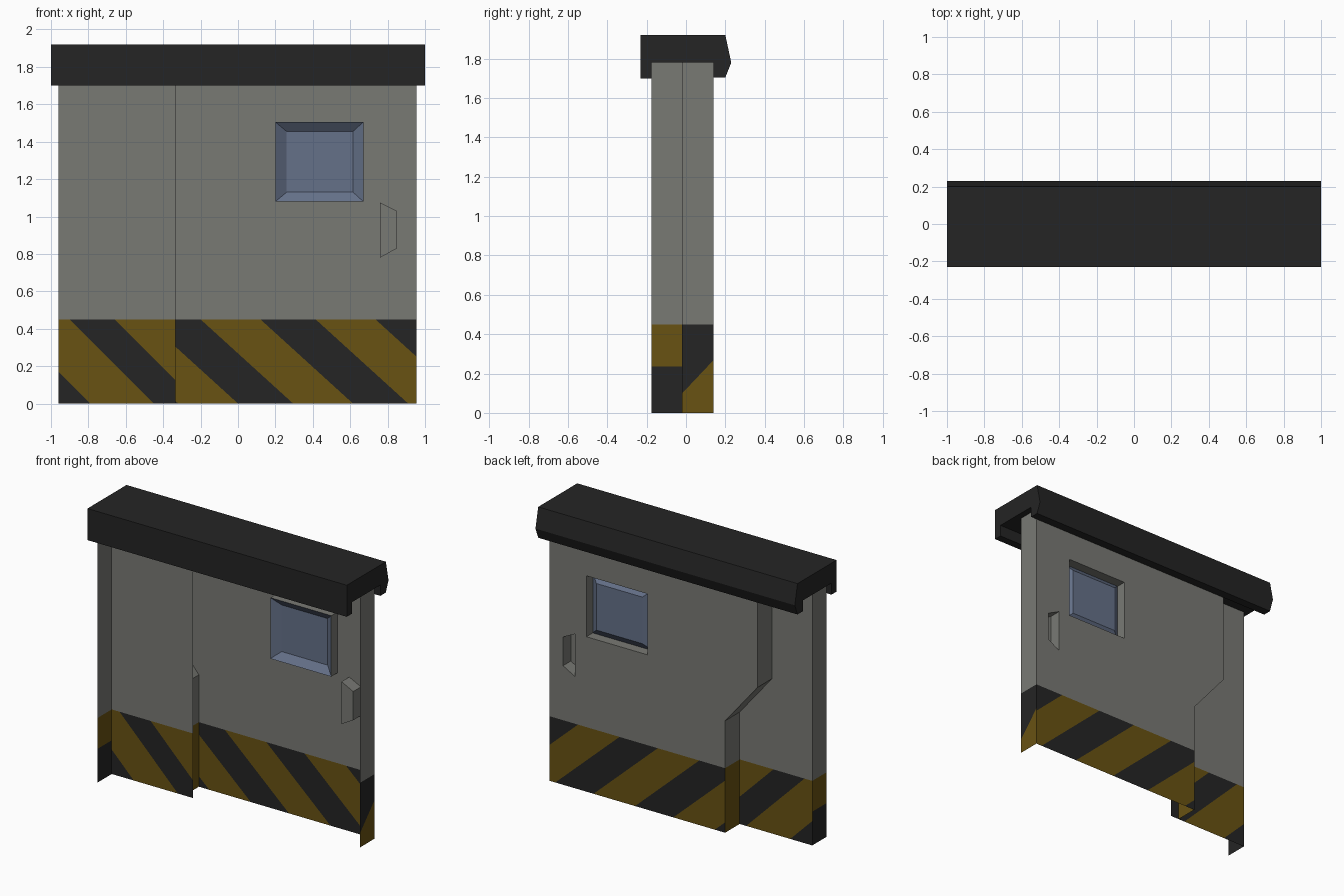
import bpy, bmesh
from mathutils import Vector

if "Cube" in bpy.data.objects:
    bpy.data.objects.remove(bpy.data.objects["Cube"])


def material(name, rgb):
    m = bpy.data.materials.new(name)
    m.diffuse_color = (*rgb, 1.0)
    m.use_nodes = True
    m.node_tree.nodes["Principled BSDF"].inputs["Base Color"].default_value = m.diffuse_color
    return m


GREY = material("wall grey", (0.19, 0.192, 0.175))
YELLOW = material("hazard yellow", (0.14, 0.085, 0.006))
BLACK = material("hazard black", (0.018, 0.018, 0.018))
BLUE = material("window blue", (0.13, 0.165, 0.25))

BACK, MID, FRONT = 0.14, -0.02, -0.175   # depths of the two leaves and the left flange
TOP, BAND = 1.78, 0.45                   # leaf height and hazard band height


def finish(name, bm, mats):
    mesh = bpy.data.meshes.new(name)
    bm.to_mesh(mesh)
    bm.free()
    for m in mats:
        mesh.materials.append(m)
    ob = bpy.data.objects.new(name, mesh)
    bpy.context.collection.objects.link(ob)
    return ob


def plate(bm, y, loops):
    """Flat sheet at depth y: first loop is the outline, the others are holes (x, z)."""
    edges = []
    for loop in loops:
        vs = [bm.verts.new((x, y, z)) for x, z in loop]
        edges += [bm.edges.new((vs[i - 1], vs[i])) for i in range(len(vs))]
    bmesh.ops.triangle_fill(bm, edges=edges, use_beauty=True, normal=(0, 1, 0))


def wall(bm, path, y0, y1, path1=None, closed=False):
    """Strip joining a path (x, z) at depth y0 to the same or another path at y1."""
    a = [bm.verts.new((x, y0, z)) for x, z in path]
    b = [bm.verts.new((x, y1, z)) for x, z in (path1 or path)]
    for i in range(0 if closed else 1, len(a)):
        bm.faces.new((a[i - 1], a[i], b[i], b[i - 1]))


def hazard(bm, cuts, is_black):
    """Cut the hazard band and its stripes, then colour by rule."""
    def bisect(faces, co, no):
        geom = set(faces)
        for f in faces:
            geom.update(f.edges)
            geom.update(f.verts)
        bmesh.ops.bisect_plane(bm, geom=list(geom), plane_co=co, plane_no=no, dist=1e-5)

    bisect(list(bm.faces), (0, 0, BAND), (0, 0, 1))
    for co, no in cuts:
        bisect([f for f in bm.faces if f.calc_center_median().z < BAND], co, no)
    for f in bm.faces:
        c = f.calc_center_median()
        f.material_index = 0 if c.z > BAND else (2 if is_black(c) else 1)


def stripes(bm, start, width, period, slope):
    """Diagonal stripes across a leaf."""
    cuts = []
    for k in range(-3, 5):
        for u in (start + k * period, start + k * period + width):
            cuts.append(((u, 0, 0), (1, 0, slope)))
    hazard(bm, cuts, lambda c: (c.x + slope * c.z - start) % period < width)


def rect(x0, x1, z0, z1):
    return [(x0, z0), (x1, z0), (x1, z1), (x0, z1)]


LEAF = [GREY, YELLOW, BLACK]
opening = rect(0.20, 0.67, 1.08, 1.505)
pane = rect(0.26, 0.615, 1.13, 1.455)
grip = [(0.76, 0.78), (0.85, 0.83), (0.85, 1.03), (0.76, 1.075)]
lap = [(-0.40, 0), (-0.40, 0.78), (-0.65, 1.08), (-0.65, TOP)]

# Left leaf and its outer flange
bm = bmesh.new()
plate(bm, MID, [rect(-0.96, -0.335, 0, TOP)])
stripes(bm, -0.45, 0.24, 0.58, 1.0)
finish("left_leaf", bm, LEAF)

bm = bmesh.new()
wall(bm, [(-0.96, 0), (-0.96, TOP)], FRONT, MID)
hazard(bm, [((0, 0, 0.235), (0, 0, 1))], lambda c: c.z < 0.235)
finish("left_flange", bm, LEAF)

# Right leaf with window and handle openings
bm = bmesh.new()
plate(bm, BACK, [lap + [(0.955, TOP), (0.955, 0)], opening, grip])
stripes(bm, 0.0, 0.295, 0.615, 1.1)
finish("right_leaf", bm, LEAF)

bm = bmesh.new()
wall(bm, [(0.955, 0), (0.955, TOP)], MID, BACK)
hazard(bm, [((0, 0, 0.12), (0, -1.06, 1))], lambda c: c.z > 0.12 + 1.06 * c.y)
finish("right_flange", bm, LEAF)

# Stepped wall where the right leaf laps behind the left one
bm = bmesh.new()
wall(bm, lap, MID, BACK)
hazard(bm, [], lambda c: False)
finish("lap_wall", bm, LEAF)

# Window surround, sloped frame and pane
bm = bmesh.new()
wall(bm, opening, 0.07, BACK, closed=True)
finish("window_surround", bm, [GREY])

bm = bmesh.new()
wall(bm, opening, 0.07, 0.11, pane, closed=True)
finish("window_frame", bm, [BLUE])

bm = bmesh.new()
plate(bm, 0.11, [pane])
finish("window_pane", bm, [BLUE])

# Handle: a pocket pressed through the leaf
bm = bmesh.new()
wall(bm, grip, 0.055, BACK, closed=True)
plate(bm, 0.055, [grip])
bmesh.ops.remove_doubles(bm, verts=bm.verts, dist=1e-4)
finish("handle_pocket", bm, [GREY])

# Header: channel profile (y, z) extruded along x
profile = [(-0.23, 1.70), (FRONT, 1.70), (FRONT, TOP), (BACK, TOP), (BACK, 1.705),
           (0.20, 1.705), (0.23, 1.78), (0.20, 1.92), (-0.23, 1.92)]
bm = bmesh.new()
end = bm.faces.new([bm.verts.new((-1, y, z)) for y, z in profile])
ext = bmesh.ops.extrude_face_region(bm, geom=[end], use_keep_orig=True)
bmesh.ops.translate(bm, vec=Vector((2, 0, 0)),
                    verts=[g for g in ext["geom"] if isinstance(g, bmesh.types.BMVert)])
bmesh.ops.recalc_face_normals(bm, faces=bm.faces)
finish("header", bm, [BLACK])
